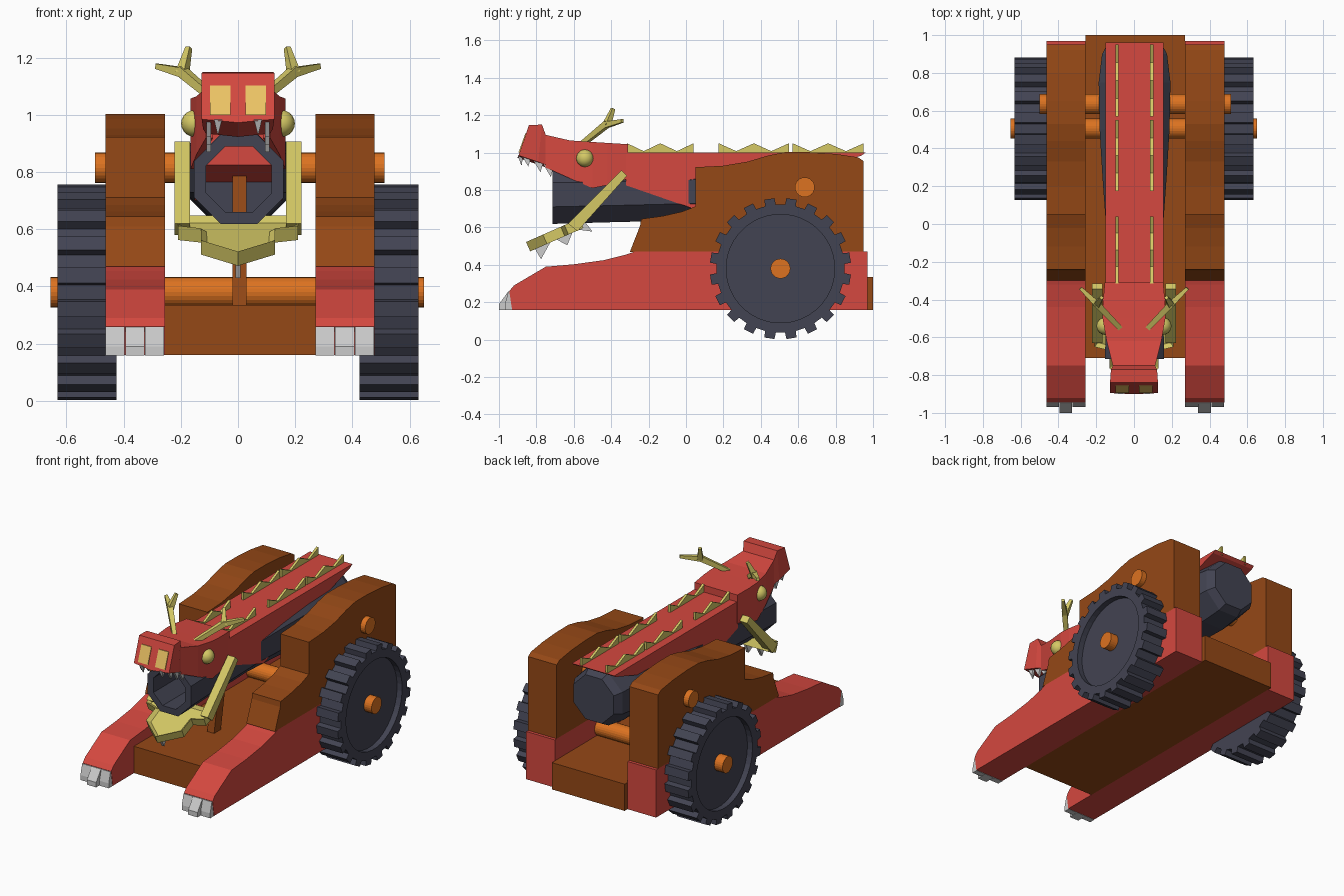
import bpy, bmesh
from math import sin, cos, pi, tau
from mathutils import Vector

if "Cube" in bpy.data.objects:
    bpy.data.objects.remove(bpy.data.objects["Cube"])

COL = {"red": (0.66, 0.065, 0.05), "brown": (0.30, 0.065, 0.008), "dark": (0.055, 0.057, 0.085),
       "orange": (0.72, 0.17, 0.015), "yellow": (0.66, 0.58, 0.13), "amber": (0.85, 0.55, 0.13)}
MATS = {}
for key, c in COL.items():
    MATS[key] = bpy.data.materials.new(key)
    MATS[key].diffuse_color = (*c, 1)


def finish(name, bm, mat):
    bmesh.ops.recalc_face_normals(bm, faces=bm.faces)
    me = bpy.data.meshes.new(name)
    bm.to_mesh(me)
    bm.free()
    ob = bpy.data.objects.new(name, me)
    bpy.context.collection.objects.link(ob)
    if mat:
        me.materials.append(MATS[mat])
    return ob


def loft(name, rings, mat):
    """Skin equal-length rings of points and cap both ends."""
    bm = bmesh.new()
    vs = [[bm.verts.new(p) for p in r] for r in rings]
    n = len(rings[0])
    for a, b in zip(vs, vs[1:]):
        for i in range(n):
            bm.faces.new((a[i], a[(i + 1) % n], b[(i + 1) % n], b[i]))
    bm.faces.new(vs[0])
    bm.faces.new(vs[-1])
    return finish(name, bm, mat)


def prism(name, profile, x0, x1, mat):
    """Side profile (y, z) extruded from x0 to x1."""
    return loft(name, [[(x, y, z) for y, z in profile] for x in (x0, x1)], mat)


def rod(name, x0, x1, y, z, r, mat, n=24):
    return prism(name, [(y + r * cos(tau * i / n), z + r * sin(tau * i / n)) for i in range(n)], x0, x1, mat)


def spike(name, p, q, w0, w1, mat):
    """Square bar tapering from p to q."""
    p, q = Vector(p), Vector(q)
    d = (q - p).normalized()
    u = d.cross(Vector((0, 0, 1))).normalized()
    v = d.cross(u)
    corners = ((1, 1), (-1, 1), (-1, -1), (1, -1))
    return loft(name, [[c + (u * a + v * b) * w for a, b in corners] for c, w in ((p, w0), (q, w1))], mat)


# chassis plate and axles
prism("chassis_plate", [(-0.71, 0.16), (1.0, 0.16), (1.0, 0.335), (-0.71, 0.335)], -0.256, 0.271, "brown")
rod("wheel_axle", -0.655, 0.65, 0.505, 0.38, 0.053, "orange")
rod("barrel_trunnion", -0.5, 0.513, 0.635, 0.815, 0.053, "orange")

# side frames: red paw beam, brown cheek, grey claws
PAW = [(-0.93, 0.16), (0.97, 0.16), (0.97, 0.472), (-0.27, 0.472), (-0.32, 0.455), (-0.44, 0.425),
       (-0.6, 0.403), (-0.75, 0.39), (-0.92, 0.29), (-0.945, 0.26)]
CHEEK = [(-0.30, 0.47), (0.95, 0.47), (0.95, 0.955), (0.92, 0.975), (0.8, 0.993), (0.65, 1.003), (0.53, 1.003),
         (0.44, 0.985), (0.33, 0.952), (0.2, 0.93), (0.05, 0.922), (0.05, 0.712), (-0.02, 0.685),
         (-0.12, 0.662), (-0.24, 0.645), (-0.245, 0.61)]
for side, x0, x1 in (("left", -0.463, -0.256), ("right", 0.271, 0.478)):
    prism(side + "_paw_beam", PAW, x0, x1, "red")
    prism(side + "_cheek", CHEEK, x0, x1, "brown")
    w = (x1 - x0) / 3
    for i, f in enumerate((-0.968, -1.0, -0.968)):
        claw = [(-0.93, 0.158), (f, 0.158), (f, 0.19), (-0.95, 0.258), (-0.93, 0.258)]
        prism(side + "_claw", claw, x0 + i * w, x0 + (i + 1) * w - 0.002, None)

# toothed wheels with recessed outer face
N = 20
for s in (-1, 1):
    outer, inner = [], []
    for i in range(N):
        for off, r in ((-0.27, 0.343), (-0.23, 0.378), (0.23, 0.378), (0.27, 0.343)):
            a = tau * (i + off + 0.5) / N
            outer.append((0.505 + r * cos(a), 0.38 + r * sin(a)))
            inner.append((0.505 + 0.29 * cos(a), 0.38 + 0.29 * sin(a)))
    loft("wheel", [[(s * x, y, z) for y, z in ring] for x, ring in
                   ((0.425, outer), (0.632, outer), (0.632, inner), (0.595, inner))], "dark")

# octagonal barrel with open bore
BARREL = [(-0.15, 0.115, 0.775), (-0.715, 0.115, 0.775), (-0.715, 0.156, 0.775), (-0.4, 0.152, 0.78),
          (0.0, 0.152, 0.79), (0.25, 0.17, 0.8), (0.5, 0.185, 0.803), (0.75, 0.19, 0.803),
          (0.9, 0.172, 0.803), (0.95, 0.145, 0.803)]
loft("barrel", [[(0.003 + r / cos(pi / 8) * cos(pi / 8 + i * pi / 4), y, z + r / cos(pi / 8) * sin(pi / 8 + i * pi / 4))
                 for i in range(8)] for y, r, z in BARREL], "dark")
prism("barrel_prop", [(-0.29, 0.335), (-0.22, 0.335), (-0.14, 0.79), (-0.21, 0.79)], -0.02, 0.03, "brown")

# red back over the barrel, with rows of spines
prism("back_cover", [(-0.32, 1.0), (0.96, 1.0), (0.94, 0.985), (0.04, 0.70), (-0.32, 0.825)], -0.152, 0.156, "red")
for s in (-1, 1):
    for y0, y1 in ((-0.315, 0.04), (0.175, 0.55), (0.57, 0.95)):
        ys = [y0 + (y1 - y0) * i / 4 for i in range(5)]
        saw = [(y, 1.008 if i % 2 else 1.05) for i, y in enumerate(ys)]
        prism("spines", [(y0, 0.99)] + saw + [(y1, 0.99)], s * 0.084 + 0.002, s * 0.1 + 0.002, "yellow")

# hollow dragon head: y, half width, top, bottom, ceiling of the mouth
HEAD = [(-0.31, 0.155, 1.045, 0.86, 1.0), (-0.42, 0.165, 1.052, 0.826, 1.0), (-0.5, 0.166, 1.057, 0.81, 0.99),
        (-0.62, 0.145, 1.065, 0.862, 0.985), (-0.75, 0.112, 1.095, 0.92, 0.98)]
rings = [[(-w, y, b), (-w, y, t), (w, y, t), (w, y, b), (w - 0.025, y, b), (w - 0.025, y, c),
          (0.025 - w, y, c), (0.025 - w, y, b)] for y, w, t, b, c in HEAD]
loft("head", rings, "red")
# snout block with slanted front face
SNOUT = [(0.112, (-0.75, 1.095), (-0.75, 0.935)), (0.122, (-0.77, 1.15), (-0.79, 0.95)),
         (0.127, (-0.84, 1.147), (-0.895, 0.985))]
loft("snout", [[(-w, *t), (0, *t), (w, *t), (w, *b), (0, b[0] - 0.006, b[1] - 0.012), (-w, *b)]
               for w, t, b in SNOUT], "red")

for s in (-1, 1):
    # nostrils and eyes
    prism("nostril", [(-0.859, 1.103), (-0.896, 1.0), (-0.87, 1.0), (-0.84, 1.103)], s * 0.026, s * 0.098, "amber")
    bm = bmesh.new()
    bmesh.ops.create_uvsphere(bm, u_segments=16, v_segments=10, radius=0.047)
    eye = finish("eye", bm, "yellow")
    eye.location = (s * 0.152, -0.54, 0.97)
    for f in eye.data.polygons:
        f.use_smooth = True
    # forked horns
    fork = (s * 0.2, -0.42, 1.155)
    spike("horn", (s * 0.075, -0.55, 1.05), fork, 0.013, 0.017, "yellow")
    spike("horn_tip", (s * 0.19, -0.43, 1.148), (s * 0.283, -0.34, 1.17), 0.017, 0.009, "yellow")
    spike("horn_tip", (s * 0.195, -0.425, 1.145), (s * 0.172, -0.39, 1.235), 0.018, 0.009, "yellow")
    # upper teeth
    for y, z in ((-0.855, 0.98), (-0.79, 0.95), (-0.735, 0.925)):
        prism("upper_tooth", [(y - 0.028, z + 0.012), (y + 0.028, z), (y + 0.012, z - 0.055)], s * 0.095, s * 0.11, None)
    # jaw arms
    arm = [(-0.345, 0.907), (-0.315, 0.877), (-0.58, 0.58), (-0.63, 0.62)]
    prism("jaw_arm", arm, s * 0.168, s * 0.222, "yellow")

for x in (-0.07, 0.07):
    spike("front_tooth", (x, -0.885, 0.985), (x, -0.88, 0.935), 0.014, 0.002, None)

# lower jaw: slanted trough with pointed tip
OUT = [(-0.21, -0.57), (0.21, -0.57), (0.21, -0.65), (0.13, -0.67), (0.13, -0.765), (0, -0.855),
       (-0.13, -0.765), (-0.13, -0.67), (-0.21, -0.65)]
jz = lambda y: 0.52 + 0.44 * (y + 0.86)
bm = bmesh.new()
top = bm.faces.new([bm.verts.new((x, y, jz(y))) for x, y in OUT])
ext = bmesh.ops.extrude_face_region(bm, geom=[top], use_keep_orig=True)
bmesh.ops.translate(bm, vec=(0, 0.022, -0.05), verts=[g for g in ext["geom"] if isinstance(g, bmesh.types.BMVert)])
bmesh.ops.recalc_face_normals(bm, faces=bm.faces)
bmesh.ops.inset_region(bm, faces=[top], thickness=0.025, depth=-0.02)
finish("lower_jaw", bm, "yellow")

# beard spikes along the underside of the jaw
for a, tip, b in (((-0.81, 0.49), (-0.775, 0.43), (-0.72, 0.53)), ((-0.7, 0.54), (-0.635, 0.505), (-0.6, 0.59)),
                  ((-0.59, 0.59), (-0.5, 0.578), (-0.54, 0.63))):
    prism("beard_spike", [a, tip, b], -0.009, 0.009, None)

for m in bpy.data.materials:
    if m.users and not m.is_grease_pencil:
        m.use_nodes = True
        m.node_tree.nodes["Principled BSDF"].inputs["Base Color"].default_value = m.diffuse_color
